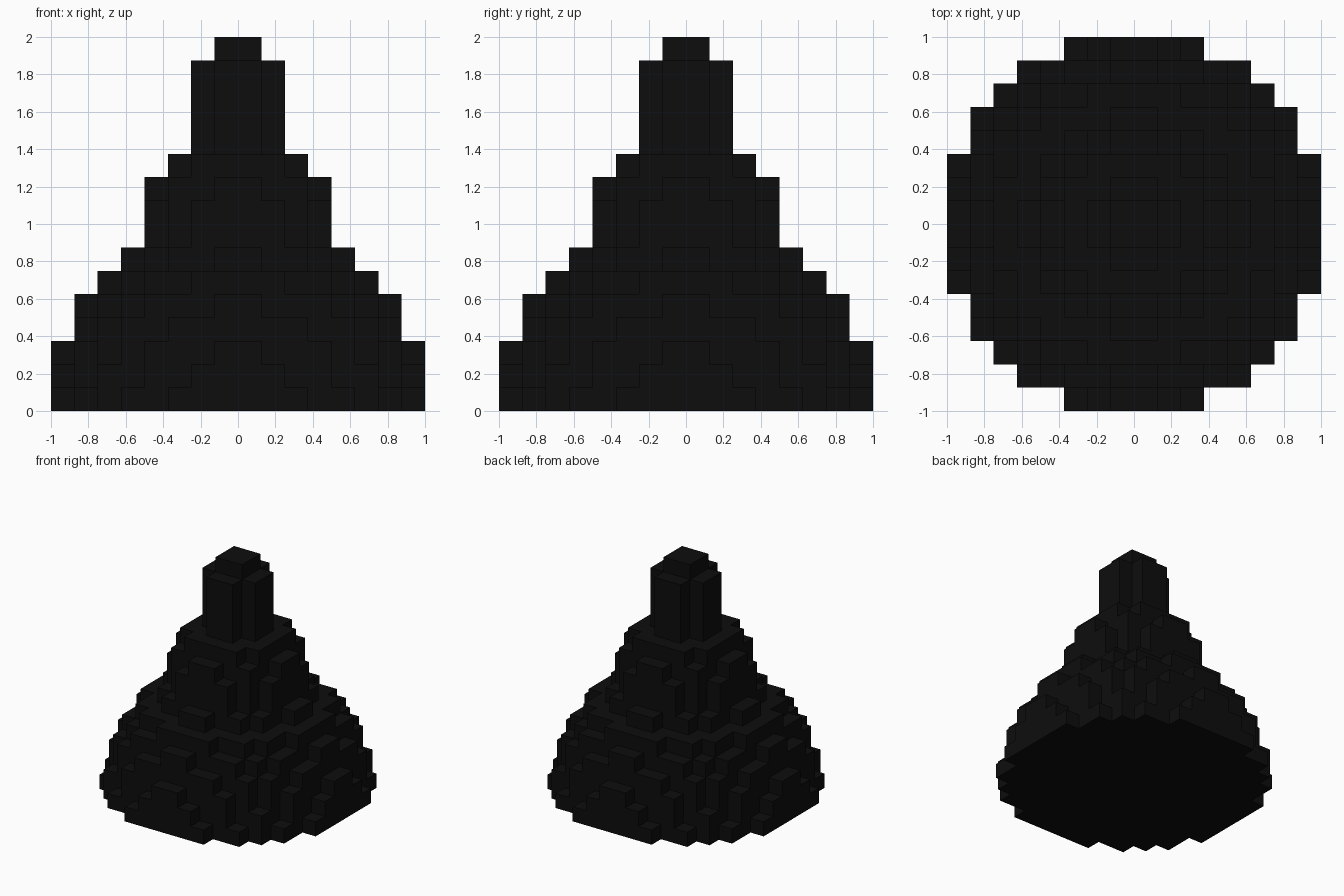
import bpy, bmesh, math
from mathutils import Vector

if "Cube" in bpy.data.objects:
    bpy.data.objects.remove(bpy.data.objects["Cube"])

V = 0.125  # edge length of one block

black = bpy.data.materials.new("near black")
black.diffuse_color = (0.004, 0.004, 0.004, 1)
black.use_nodes = True
black.node_tree.nodes["Principled BSDF"].inputs["Base Color"].default_value = black.diffuse_color


def radius(k):
    """Radius, in blocks, of the round layer number k."""
    z = k + 0.5
    if k < 7:                                   # big half sphere
        return math.sqrt(64 - z * z)
    if k < 11:                                  # smaller sphere on top of it
        return math.sqrt(16 - (z - 8) ** 2)
    return 1.94 if k < 15 else 1.32             # neck and its rounded tip


# All blocks whose centre lies inside the rounded layers
filled = {(i, j, k) for k in range(16) for i in range(-8, 8) for j in range(-8, 8)
          if math.hypot(i + 0.5, j + 0.5) <= radius(k)}


def block_part(name, first, last):
    """Outer faces of the blocks in layers first..last."""
    bm = bmesh.new()
    for c in sorted(filled):
        if not first <= c[2] <= last:
            continue
        mid = Vector(c) + Vector((0.5, 0.5, 0.5))
        for axis in range(3):
            for s in (-1, 1):
                n = Vector((0, 0, 0))
                n[axis] = s
                if tuple(int(a + b) for a, b in zip(c, n)) in filled:
                    continue
                u = Vector((0, 0, 0))
                u[(axis + 1) % 3] = 0.5
                w = n.cross(u)
                m = mid + n * 0.5
                bm.faces.new([bm.verts.new(p * V) for p in
                              (m - u - w, m + u - w, m + u + w, m - u + w)])
    bmesh.ops.remove_doubles(bm, verts=bm.verts, dist=0.001)
    mesh = bpy.data.meshes.new(name)
    bm.to_mesh(mesh)
    bm.free()
    mesh.materials.append(black)
    obj = bpy.data.objects.new(name, mesh)
    bpy.context.collection.objects.link(obj)


block_part("lower_dome", 0, 6)
block_part("upper_dome", 7, 10)
block_part("neck", 11, 15)
